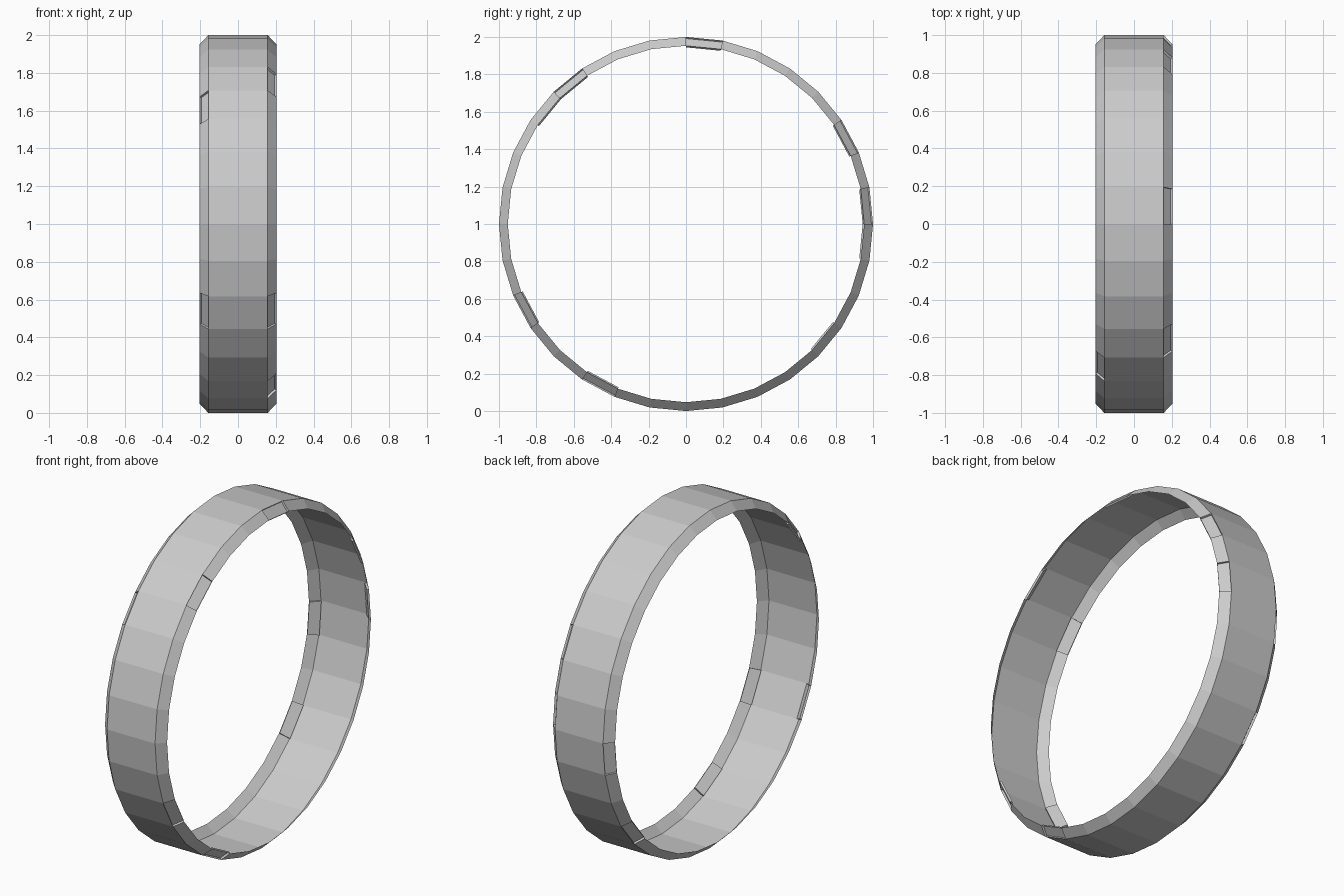
import bpy, bmesh
from math import sin, cos, radians

if "Cube" in bpy.data.objects:
    bpy.data.objects.remove(bpy.data.objects["Cube"])

SIDES = 32
STEP = 360 / SIDES
DEPTH = 0.012

# Cross-section (x, radius): open-sided band with chamfered rims
profile = [(-0.203, 0.953), (-0.157, 1.0), (0.157, 1.0), (0.203, 0.953)]

# Start angles of the notched chamfer facets on each rim
notches = {2: [78.75, 22.5, 0, 202.5, 236.25, 123.75],
           0: [-11.25, -45, 135, 202.5]}

bm = bmesh.new()
rings = []
for x, r in profile:
    rings.append([bm.verts.new((x, r * cos(radians(i * STEP)), 1 + r * sin(radians(i * STEP))))
                  for i in range(SIDES)])

# Band faces
faces = {}
for k in range(3):
    a, b = rings[k], rings[k + 1]
    for i in range(SIDES):
        j = (i + 1) % SIDES
        faces[k, i] = bm.faces.new((a[i], a[j], b[j], b[i]))
for f in bm.faces:
    f.normal_update()
    c = f.calc_center_median()
    if f.normal.y * c.y + f.normal.z * (c.z - 1) < 0:
        f.normal_flip()

# Shallow recesses pressed into the chamfer
for k, angles in notches.items():
    for ang in angles:
        face = faces[k, round(ang / STEP) % SIDES]
        offset = face.normal * -DEPTH
        new = bmesh.ops.extrude_face_region(bm, geom=[face])
        moved = [v for v in new["geom"] if isinstance(v, bmesh.types.BMVert)]
        bmesh.ops.translate(bm, verts=moved, vec=offset)
        if face.is_valid:
            bmesh.ops.delete(bm, geom=[face], context='FACES_ONLY')

mesh = bpy.data.meshes.new("ring_band")
bm.to_mesh(mesh)
bm.free()
ring = bpy.data.objects.new("ring_band", mesh)
bpy.context.collection.objects.link(ring)
